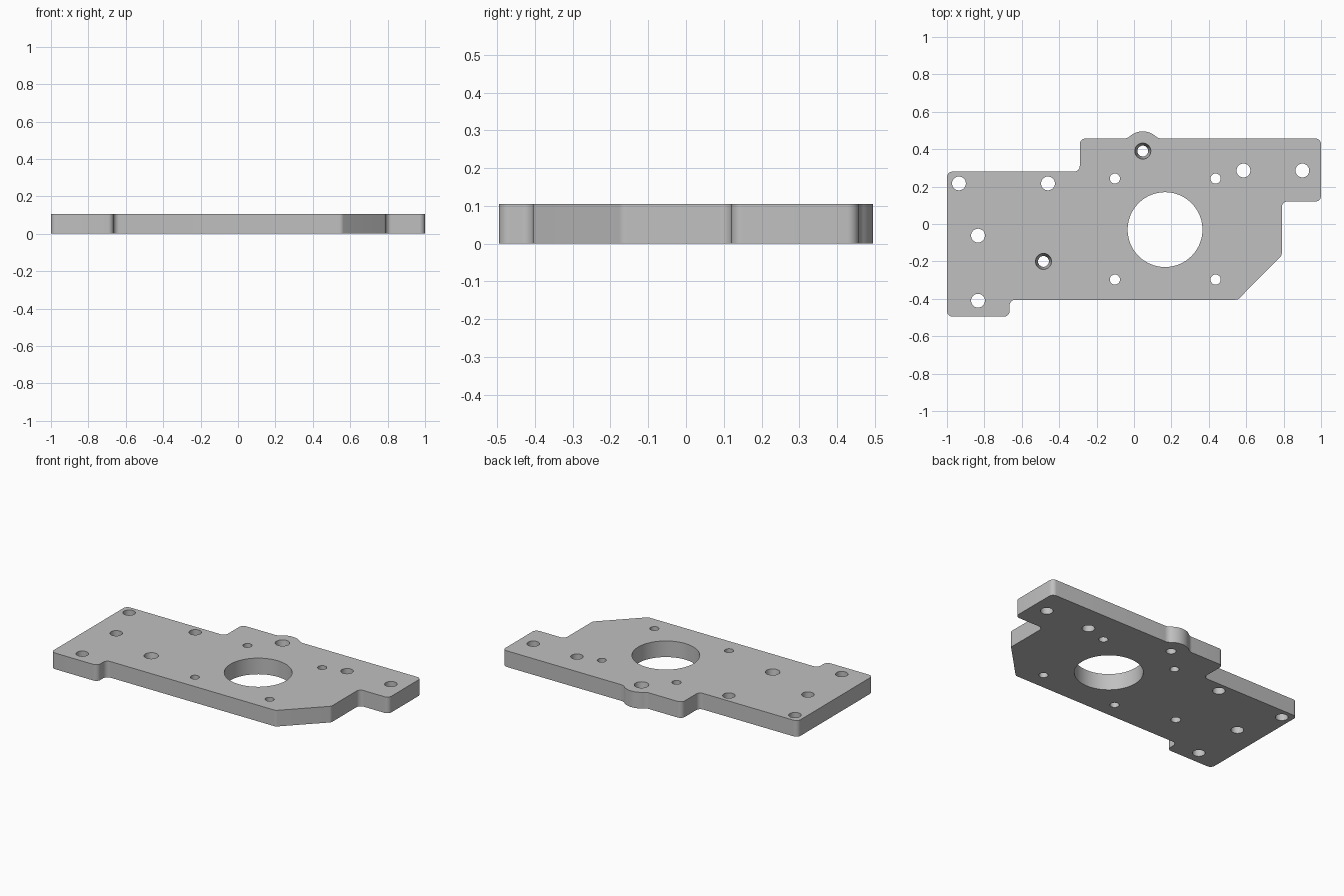
import bpy, bmesh, math
from mathutils import Vector

THICK = 0.105
EDGE_Y = 0.457

cube = bpy.data.objects.get("Cube")
if cube:
    bpy.data.objects.remove(cube, do_unlink=True)

grey = bpy.data.materials.new("machined_grey")
grey.use_nodes = True
colour = (0.53, 0.53, 0.53, 1)
grey.diffuse_color = colour
grey.node_tree.nodes["Principled BSDF"].inputs["Base Color"].default_value = colour


def arc(centre, radius, start, end, steps=12):
    """Points along a circular arc, angles in radians."""
    angles = [start + (end - start) * i / steps for i in range(steps + 1)]
    return [Vector((centre[0] + radius * math.cos(a),
                    centre[1] + radius * math.sin(a))) for a in angles]


def rounded(prev, corner, nxt, radius, steps=8):
    """Fillet one corner of the outline."""
    p, c, n = Vector(prev), Vector(corner), Vector(nxt)
    u, v = (p - c).normalized(), (n - c).normalized()
    half = u.angle(v) / 2
    centre = c + (u + v).normalized() * radius / math.sin(half)
    reach = radius / math.tan(half)
    a = c + u * reach - centre
    b = c + v * reach - centre
    sweep = a.angle_signed(b)
    start = math.atan2(a.y, a.x)
    return arc(centre, radius, start, start - sweep, steps)


def boss(centre, radius, blend):
    """Round lug on the back edge, blended into it on both sides."""
    rise = EDGE_Y + blend - centre[1]
    run = math.sqrt((radius + blend) ** 2 - rise ** 2)
    t = math.atan2(rise, run)
    up, down = math.pi / 2, -math.pi / 2
    right = arc((centre[0] + run, EDGE_Y + blend), blend, down, t - math.pi)
    top = arc(centre, radius, t, math.pi - t, 24)
    left = arc((centre[0] - run, EDGE_Y + blend), blend, -t, down)
    return right + top[1:-1] + left


def prism(name, points):
    """Extrude a closed outline to the plate thickness."""
    bm = bmesh.new()
    face = bm.faces.new([bm.verts.new((p.x, p.y, 0)) for p in points])
    ext = bmesh.ops.extrude_face_region(bm, geom=[face])
    verts = [g for g in ext["geom"] if isinstance(g, bmesh.types.BMVert)]
    bmesh.ops.translate(bm, verts=verts, vec=(0, 0, THICK))
    bmesh.ops.recalc_face_normals(bm, faces=bm.faces)
    mesh = bpy.data.meshes.new(name)
    bm.to_mesh(mesh)
    bm.free()
    obj = bpy.data.objects.new(name, mesh)
    bpy.context.collection.objects.link(obj)
    mesh.materials.append(grey)
    return obj


# Plate outline, counter-clockwise from the front left corner
corners = [(-1, -0.495), (-0.665, -0.495), (-0.665, -0.405), (0.555, -0.405),
           (0.79, -0.168), (0.79, 0.12), (1, 0.12), (1, EDGE_Y),
           (-0.29, EDGE_Y), (-0.29, 0.28), (-1, 0.28)]
outline = []
for i, corner in enumerate(corners):
    outline += rounded(corners[i - 1], corner, corners[(i + 1) % len(corners)], 0.03)
    if corner == (1, EDGE_Y):
        outline += boss((0.047, 0.39), 0.105, 0.05)
plate = prism("mounting_plate", outline)

# Holes: x, y, bottom radius, top radius
holes = [(0.166, -0.03, 0.2, 0.2)]
holes += [(x, y, 0.027, 0.027) for x in (-0.102, 0.436) for y in (0.243, -0.297)]
holes += [(x, y, 0.037, 0.037) for x, y in
          [(-0.936, 0.217), (-0.46, 0.217), (-0.834, -0.062),
           (-0.834, -0.41), (0.585, 0.286), (0.9, 0.286)]]
holes += [(x, y, 0.029, 0.043) for x, y in [(0.047, 0.39), (-0.484, -0.2)]]

bm = bmesh.new()
for x, y, low, high in holes:
    slope = (high - low) / THICK
    over = 0.05
    made = bmesh.ops.create_cone(
        bm, cap_ends=True, segments=96 if low > 0.1 else 32,
        radius1=low - slope * over, radius2=high + slope * over,
        depth=THICK + 2 * over)
    bmesh.ops.translate(bm, verts=made["verts"], vec=(x, y, THICK / 2))
mesh = bpy.data.meshes.new("hole_cutter")
bm.to_mesh(mesh)
bm.free()
mesh.materials.append(grey)
cutter = bpy.data.objects.new("hole_cutter", mesh)
bpy.context.collection.objects.link(cutter)
cutter.hide_render = True

cut = plate.modifiers.new("holes", "BOOLEAN")
cut.operation = "DIFFERENCE"
cut.solver = "EXACT"
cut.object = cutter

bpy.ops.object.select_all(action="DESELECT")
plate.select_set(True)
bpy.context.view_layer.objects.active = plate
bpy.ops.object.modifier_apply(modifier=cut.name)
bpy.data.objects.remove(cutter, do_unlink=True)

# Smooth round walls, crisp rims
bpy.ops.object.shade_smooth_by_angle(angle=math.radians(30))
